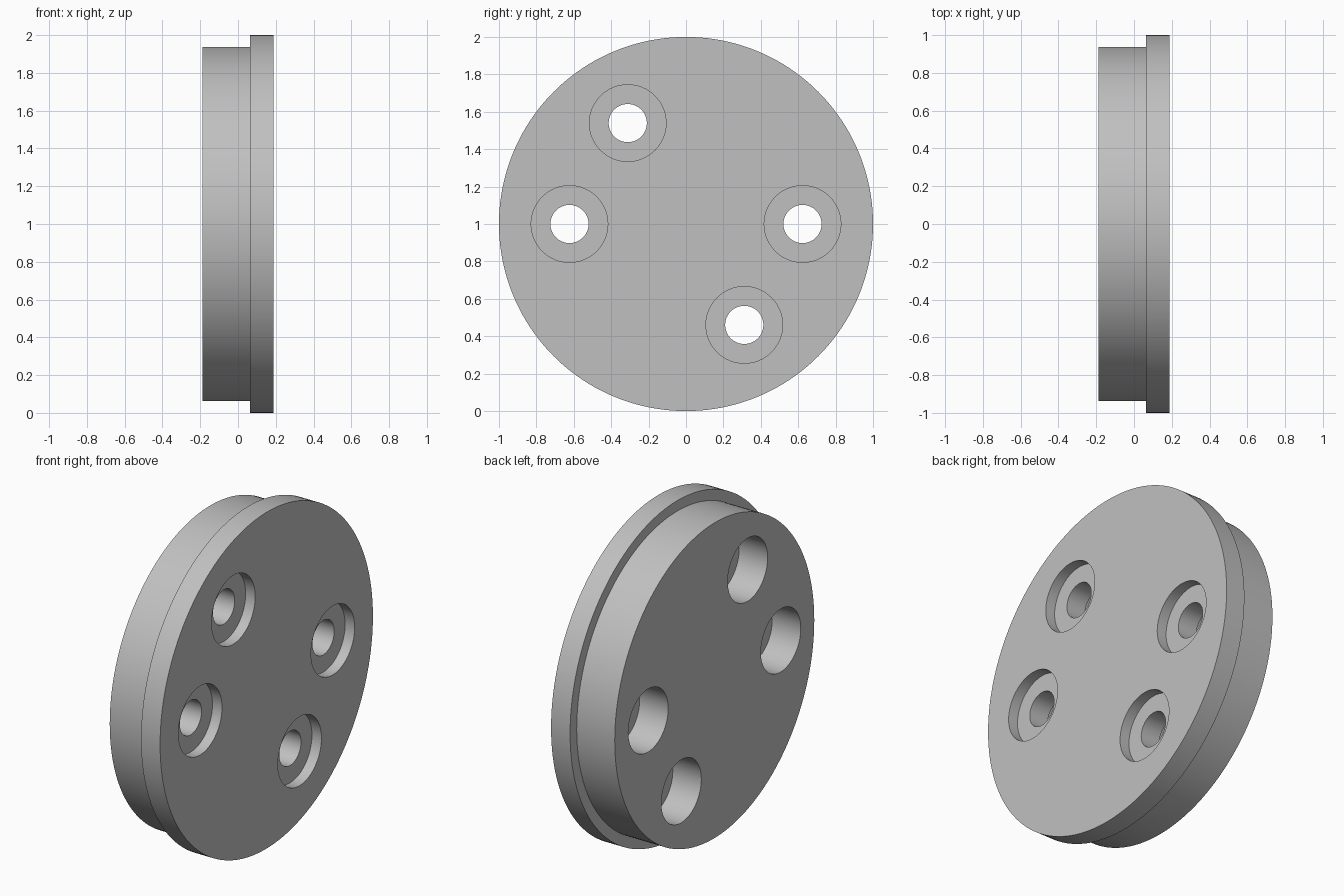
import bpy
import bmesh
from math import cos, sin, radians, pi

if "Cube" in bpy.data.objects:
    bpy.data.objects.remove(bpy.data.objects["Cube"], do_unlink=True)

# One plain grey metal
grey = bpy.data.materials.new("plain grey")
grey.use_nodes = True
colour = (0.53, 0.53, 0.53, 1)
grey.diffuse_color = colour
grey.node_tree.nodes["Principled BSDF"].inputs["Base Color"].default_value = colour


def lathe(name, profile, steps, y=0, z=1):
    """Turn an (x, radius) profile around an axis parallel to x."""
    bm = bmesh.new()
    rings = [[bm.verts.new((x, y + r * cos(2 * pi * i / steps), z + r * sin(2 * pi * i / steps)))
              for i in range(steps)] for x, r in profile]
    for a, b in zip(rings, rings[1:]):
        for i in range(steps):
            j = (i + 1) % steps
            bm.faces.new((a[i], a[j], b[j], b[i]))
    bm.faces.new(rings[0])
    bm.faces.new(rings[-1])
    bmesh.ops.recalc_face_normals(bm, faces=bm.faces)
    mesh = bpy.data.meshes.new(name)
    bm.to_mesh(mesh)
    bm.free()
    mesh.materials.append(grey)
    obj = bpy.data.objects.new(name, mesh)
    bpy.context.collection.objects.link(obj)
    return obj


# Stepped disc: boss on the -x side, wider flange on the +x side
back, step, front = -0.1875, 0.0625, 0.1875
disc = lathe("flanged_disc", [(back, 0.9375), (step, 0.9375), (step, 1), (front, 1)], 160)
bpy.context.view_layer.objects.active = disc
disc.select_set(True)

# Stepped bolt holes: wide pocket behind, narrow bore, shallow counterbore in front
hole = [(back - 0.1, 0.1875), (0, 0.1875), (0, 0.102),
        (0.125, 0.102), (0.125, 0.205), (front + 0.1, 0.205)]
for angle in (0, 120, 180, 300):
    a = radians(angle)
    cutter = lathe("hole_cutter", hole, 64, 0.623 * cos(a), 1 + 0.623 * sin(a))
    cutter.hide_render = True
    cut = disc.modifiers.new("bolt_hole", "BOOLEAN")
    cut.operation = "DIFFERENCE"
    cut.solver = "EXACT"
    cut.object = cutter
    bpy.ops.object.modifier_apply(modifier=cut.name)
    bpy.data.objects.remove(cutter, do_unlink=True)

bpy.ops.object.shade_smooth_by_angle(angle=radians(30))
